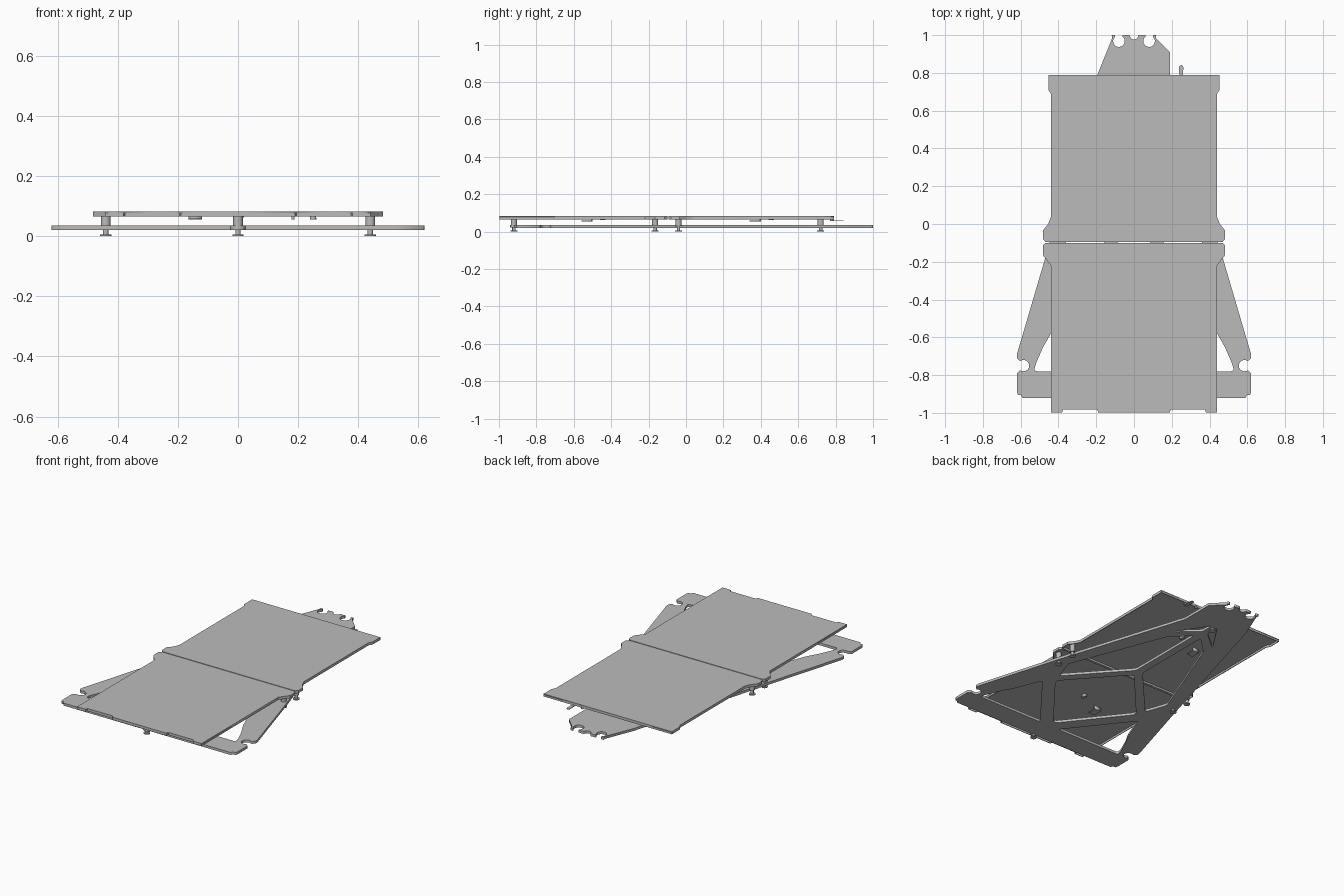
import bpy, bmesh, math
from mathutils import Vector

cube = bpy.data.objects.get("Cube")
if cube:
    bpy.data.objects.remove(cube, do_unlink=True)

grey = bpy.data.materials.new("plain_grey")
grey.use_nodes = True
grey.diffuse_color = (0.5, 0.5, 0.5, 1)
grey.node_tree.nodes["Principled BSDF"].inputs["Base Color"].default_value = (0.5, 0.5, 0.5, 1)


def add_object(name, data):
    obj = bpy.data.objects.new(name, data)
    bpy.context.scene.collection.objects.link(obj)
    data.materials.append(grey)
    return obj


def flip(points):
    return [(-x, y) for x, y in reversed(points)]


def arc(cx, cy, r, start, end, n=12):
    angles = [math.radians(start + (end - start) * i / n) for i in range(n + 1)]
    return [(cx + r * math.cos(a), cy + r * math.sin(a)) for a in angles]


def rounded(points, r, steps=5):
    """Replace every corner by a small quadratic curve."""
    out = []
    for i, p in enumerate(points):
        p, a, b = Vector(p), Vector(points[i - 1]), Vector(points[(i + 1) % len(points)])
        a = p + (a - p).normalized() * min(r, (a - p).length * 0.45)
        b = p + (b - p).normalized() * min(r, (b - p).length * 0.45)
        for k in range(steps + 1):
            t = k / steps
            out.append(tuple(a * (1 - t) ** 2 + p * 2 * t * (1 - t) + b * t * t))
    return out


def plate(name, outlines, z0, z1):
    """Flat plate: first outline is the rim, the others are holes."""
    curve = bpy.data.curves.new(name + "_profile", "CURVE")
    curve.dimensions, curve.fill_mode = "2D", "BOTH"
    curve.extrude = (z1 - z0) / 2
    for points in outlines:
        spline = curve.splines.new("POLY")
        spline.points.add(len(points) - 1)
        for sp, (x, y) in zip(spline.points, points):
            sp.co = (x, y, 0, 1)
        spline.use_cyclic_u = True
    source = bpy.data.objects.new(name + "_profile", curve)
    bpy.context.scene.collection.objects.link(source)
    bpy.context.view_layer.update()
    mesh = bpy.data.meshes.new_from_object(source.evaluated_get(bpy.context.evaluated_depsgraph_get()))
    bpy.data.objects.remove(source)
    mesh.materials.clear()
    obj = add_object(name, mesh)
    obj.location.z = (z0 + z1) / 2
    return obj


def skirt(name, points, z0, z1, thickness):
    """Folded edge that follows a counter-clockwise outline."""
    bm = bmesh.new()
    low = [bm.verts.new((x, y, z0)) for x, y in points]
    high = [bm.verts.new((x, y, z1)) for x, y in points]
    for i in range(len(points)):
        j = (i + 1) % len(points)
        bm.faces.new((low[i], low[j], high[j], high[i]))
    mesh = bpy.data.meshes.new(name)
    bm.to_mesh(mesh)
    bm.free()
    solid = add_object(name, mesh).modifiers.new("Sheet thickness", "SOLIDIFY")
    solid.thickness, solid.offset = thickness, -1


def cylinder(name, x, y, z0, z1, r):
    bm = bmesh.new()
    bmesh.ops.create_cone(bm, cap_ends=True, segments=24, radius1=r, radius2=r, depth=z1 - z0)
    mesh = bpy.data.meshes.new(name)
    bm.to_mesh(mesh)
    bm.free()
    obj = add_object(name, mesh)
    obj.location = (x, y, (z0 + z1) / 2)
    bpy.context.view_layer.objects.active = obj
    bpy.ops.object.select_all(action="DESELECT")
    obj.select_set(True)
    bpy.ops.object.shade_smooth_by_angle()


def box(name, x0, x1, y0, y1, z0, z1):
    plate(name, [[(x0, y0), (x1, y0), (x1, y1), (x0, y1)]], z0, z1)


# Frame outline: front corner with a round hook, straight rail, nose with hooks
corner = [(0.52, -0.92), (0.59, -0.92), (0.6, -0.905), (0.615, -0.905), (0.62, -0.89), (0.62, -0.79),
          (0.61, -0.78)] + arc(0.585, -0.75, 0.03, -55, -305) + [(0.61, -0.72), (0.62, -0.71), (0.62, -0.69)]
rail = [(0.47, -0.18), (0.23, 0.57)]
hook = [(0.115, 0.985), (0.118, 1.0), (0.1, 1.0)] + arc(0.08, 0.968, 0.031, 50, -230) + [(0.06, 1.0), (0.045, 1.0)]
notch = arc(0, 0.998, 0.022, 0, -180, 8)
nose = [(0.19, 0.7), (0.19, 0.91)] + hook + [(0.03, 1.0)] + notch + [(-0.03, 1.0)] + flip(hook) + [(-0.19, 0.8)]
rim = corner + rail + nose + [(-0.47, -0.18)] + flip(corner)

# Frame cutouts leave a lattice of narrow bars
diamond = [(0, -0.74), (0.31, -0.35), (0, 0.0), (-0.31, -0.35)]
front_hole = [(0.07, -0.78), (0.53, -0.78), (0.52, -0.74), (0.48, -0.65), (0.44, -0.58), (0.37, -0.4)]
rail_hole = [(0.025, 0.05), (0.33, -0.29), (0.38, -0.15), (0.14, 0.47), (0.025, 0.58)]
nose_hole = [(0.15, 0.54), (0.02, 0.74), (0.02, 0.65)]
holes = [rounded(diamond, 0.03)]
for h in (front_hole, rail_hole, nose_hole):
    holes += [rounded(h, 0.02), rounded(flip(h), 0.02)]
plate("frame", [rim] + holes, 0.02, 0.036)

# Two tray halves meet at the middle, each with a pair of side ears
front_half = [(0.19, -0.997), (0.195, -0.982), (0.375, -0.982), (0.38, -0.997), (0.44, -0.997), (0.44, -0.22),
              (0.455, -0.2), (0.47, -0.18), (0.483, -0.165), (0.483, -0.115), (0.47, -0.1)]
rear_half = [(0.47, -0.094), (0.483, -0.08), (0.483, -0.035), (0.455, 0.0), (0.44, 0.035), (0.44, 0.69),
             (0.453, 0.71), (0.453, 0.79)]
for name, half in (("front_tray", front_half), ("rear_tray", rear_half)):
    outline = half + flip(half)
    plate(name + "_sheet", [outline], 0.077, 0.082)
    skirt(name + "_folded_edge", outline, 0.065, 0.079, 0.005)

# Posts hold the tray, feet stand below the frame
spots = [(0, -0.92), (0, 0.72)] + [(s * 0.44, y) for s in (-1, 1) for y in (-0.165, -0.04)]
for x, y in spots:
    cylinder("post", x, y, 0.03, 0.078, 0.016)
    cylinder("foot_stem", x, y, 0.004, 0.03, 0.009)
    cylinder("foot_pad", x, y, 0.0, 0.006, 0.019)

# Frame lug around the front post
plate("front_lug", [arc(0, -0.915, 0.025, 0, 345, 23)], 0.021, 0.035)

# Clips under the tray
for y in (-0.53, 0.37):
    box("clip_arm", -0.165, -0.12, y - 0.03, y + 0.03, 0.055, 0.058)
    box("clip_root", -0.165, -0.12, y + 0.022, y + 0.03, 0.055, 0.078)
    box("small_clip", 0.0, 0.02, y + 0.07, y + 0.1, 0.062, 0.078)

# Tongue and latch at the rear edge
tongue = [(0.24, 0.77), (0.26, 0.77)] + arc(0.25, 0.83, 0.011, 0, 180, 8)
plate("rear_tongue", [tongue], 0.056, 0.06)
box("tongue_root", 0.24, 0.26, 0.77, 0.778, 0.056, 0.078)
box("rear_latch", 0.178, 0.188, 0.78, 0.79, 0.056, 0.078)
